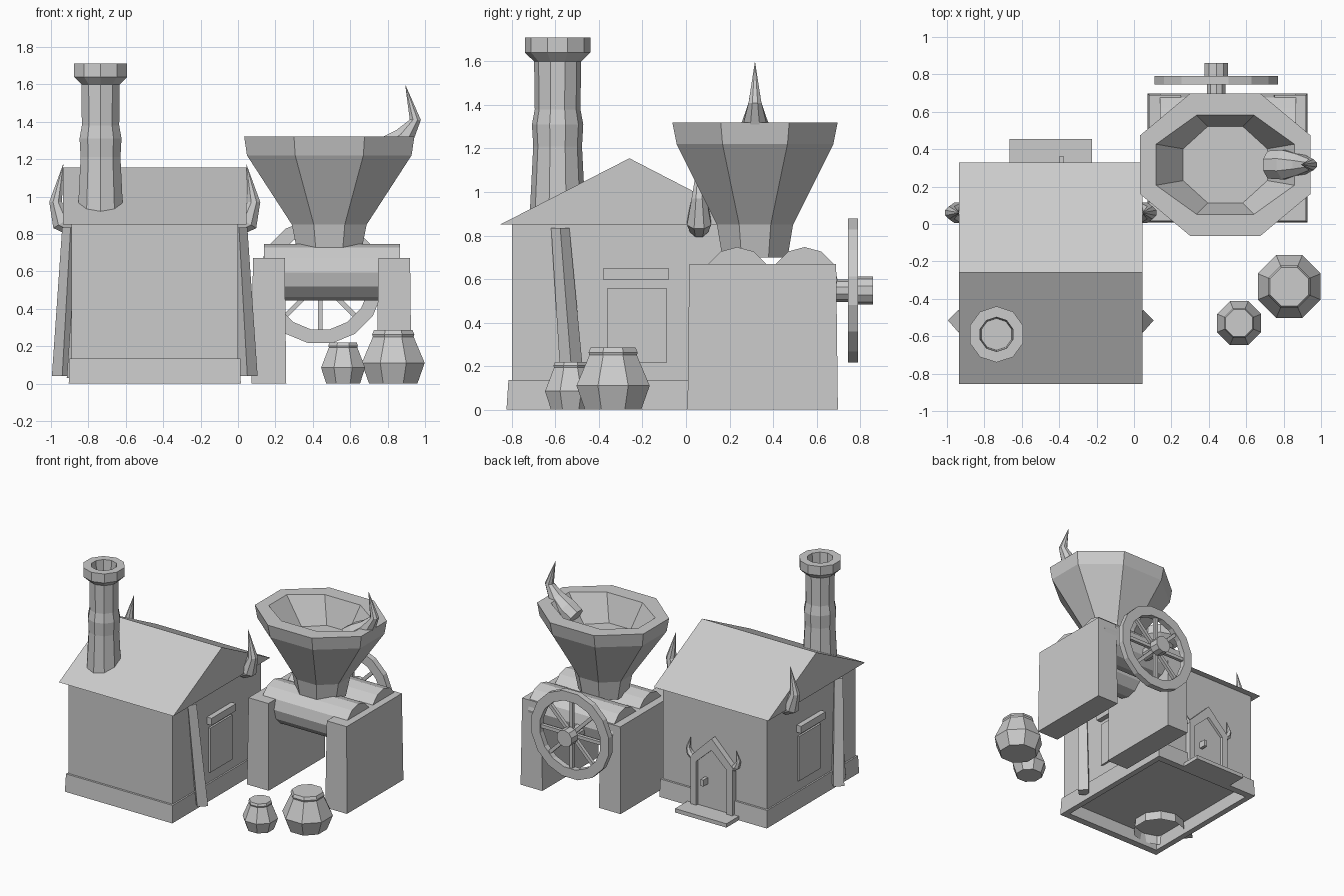
import bpy, bmesh, math
from mathutils import Vector, Matrix

cube = bpy.data.objects.get("Cube")
if cube:
    bpy.data.objects.remove(cube, do_unlink=True)

grey = bpy.data.materials.new("plain grey")
grey.use_nodes = True
tone = (0.6, 0.6, 0.6, 1)
grey.diffuse_color = tone
grey.node_tree.nodes["Principled BSDF"].inputs["Base Color"].default_value = tone

HOUSE_X, HOUSE_Y = -0.445, -0.26


def loft(name, rings, caps=(True, True), closed=False):
    """Skin a list of equal-length point rings into one flat-shaded object."""
    bm = bmesh.new()
    loops = [[bm.verts.new(p) for p in ring] for ring in rings]
    pairs = list(zip(loops, loops[1:]))
    if closed:
        pairs.append((loops[-1], loops[0]))
    n = len(loops[0])
    for a, b in pairs:
        for i in range(n):
            j = (i + 1) % n
            bm.faces.new((a[i], a[j], b[j], b[i]))
    if not closed:
        if caps[0]:
            bm.faces.new(loops[0])
        if caps[1]:
            bm.faces.new(loops[-1])
    bmesh.ops.recalc_face_normals(bm, faces=bm.faces)
    mesh = bpy.data.meshes.new(name)
    bm.to_mesh(mesh)
    bm.free()
    mesh.materials.append(grey)
    obj = bpy.data.objects.new(name, mesh)
    bpy.context.collection.objects.link(obj)
    return obj


def ring(center, rx, ry, n, turn=0.5, u=(1, 0, 0), v=(0, 1, 0)):
    """Regular polygon around center in the plane of u and v."""
    c, u, v = Vector(center), Vector(u), Vector(v)
    steps = [math.tau * (i + turn) / n for i in range(n)]
    return [c + u * rx * math.cos(t) + v * ry * math.sin(t) for t in steps]


def lathe(name, x, y, profile, n, **kw):
    return loft(name, [ring((x, y, z), r, r, n) for r, z in profile], **kw)


def rect(x0, x1, y0, y1, z):
    return [Vector(p) for p in ((x0, y0, z), (x1, y0, z), (x1, y1, z), (x0, y1, z))]


def box(name, x0, x1, y0, y1, z0, z1, flare=0):
    return loft(name, [rect(x0 - flare, x1 + flare, y0 - flare, y1 + flare, z0),
                       rect(x0, x1, y0, y1, z1)])


def horn(name, path, n=8):
    """Tapering horn along (x, y, z, radius) points, bending in the xz plane."""
    pts = [Vector(p[:3]) for p in path]
    rings = []
    for i, p in enumerate(path):
        d = (pts[min(i + 1, len(pts) - 1)] - pts[max(i - 1, 0)]).normalized()
        side = d.cross(Vector((0, 1, 0)))
        rings.append(ring(pts[i], p[3], p[3], n, u=side))
    return loft(name, rings)


def mirror_x(obj, name):
    """Copy a part to the other gable of the house."""
    mesh = obj.data.copy()
    mesh.transform(Matrix.Translation((2 * HOUSE_X, 0, 0)) @ Matrix.Diagonal((-1, 1, 1, 1)))
    mesh.flip_normals()
    bpy.context.collection.objects.link(bpy.data.objects.new(name, mesh))


# House walls, hollow plinth and gabled roof
box("house_walls", -0.89, 0, -0.8, 0.28, 0.1, 0.86)
plinth = [(0.015, 0.025, 0), (0.012, 0.016, 0.135), (-0.03, -0.03, 0.135), (-0.03, -0.03, 0)]
loft("house_plinth", [rect(-0.89 - a, a, -0.8 - b, 0.28 + b, z) for a, b, z in plinth], closed=True)
loft("roof", [[Vector((x, -0.855, 0.85)), Vector((x, 0.33, 0.85)), Vector((x, HOUSE_Y, 1.155))]
              for x in (-0.935, 0.045)])

# Chimney with a stepped cap and open flue
chimney = [(0.19, 0.03), (0.128, 0.9), (0.112, 1.21), (0.118, 1.31), (0.105, 1.38),
           (0.108, 1.6), (0.15, 1.64), (0.15, 1.71), (0.092, 1.71), (0.085, 1.58)]
lathe("chimney", -0.735, -0.59, chimney, 10, caps=(False, True))

# Leaning posts, gable horns and shutters on both ends of the house
parts = {
    "post": loft("left_post", [ring((0.05, -0.515, 0.04), 0.055, 0.055, 4, 0),
                               ring((0.005, -0.578, 0.835), 0.045, 0.042, 4, 0)]),
    "gable_horn": horn("left_gable_horn", [(0.0, 0.06, 0.83, 0.045), (0.05, 0.06, 0.86, 0.06),
                                           (0.085, 0.06, 0.97, 0.037), (0.045, 0.06, 1.17, 0.001)]),
    "shutter": box("left_shutter", -0.01, 0.015, -0.36, -0.09, 0.215, 0.56),
    "lintel": box("left_lintel", -0.01, 0.04, -0.38, -0.08, 0.595, 0.65),
}
for part, obj in parts.items():
    mirror_x(obj, "right_" + part)


# Door on the back wall
def gate(half, shoulder, peak, y):
    outline = ((-half, 0.02), (half, 0.02), (half, shoulder), (0, peak), (-half, shoulder))
    return [Vector((HOUSE_X + x, y, z)) for x, z in outline]


outer, inner = (0.18, 0.40, 0.58), (0.13, 0.37, 0.49)
loft("door_frame", [gate(*outer, 0.27), gate(*outer, 0.325),
                    gate(*inner, 0.325), gate(*inner, 0.27)], closed=True)
loft("door", [gate(*inner, 0.27), gate(*inner, 0.305)])
box("door_handle", -0.4, -0.375, 0.3, 0.36, 0.21, 0.26)
box("door_step", -0.665, -0.225, 0.26, 0.455, 0, 0.03)
door_horn = horn("left_door_horn", [(-0.27, 0.3, 0.39, 0.025), (-0.245, 0.3, 0.41, 0.025),
                                    (-0.23, 0.3, 0.45, 0.018), (-0.25, 0.3, 0.53, 0.001)], 6)
mirror_x(door_horn, "right_door_horn")

# Mill blocks and the two rollers between them
for side, x in (("right", 0.08), ("left", 0.75)):
    box(side + "_mill_block", x, x + 0.17, 0.015, 0.69, 0, 0.67, flare=0.008)
for where, y in (("front", 0.235), ("back", 0.545)):
    loft(where + "_roller", [ring((x, y, 0.595), 0.152, 0.152, 12, 0, u=(0, 1, 0), v=(0, 0, 1))
                             for x in (0.14, 0.865)])

# Hopper: stretched octagon, hollow at the top
hopper = [(0.17, 0.15, 0.7), (0.2, 0.175, 0.85), (0.44, 0.36, 1.22), (0.455, 0.38, 1.32),
          (0.37, 0.265, 1.32), (0.225, 0.205, 1.12)]
flat = 1 / math.cos(math.pi / 8)
loft("hopper", [ring((0.488, 0.317, z), rx * flat, ry * flat, 8) for rx, ry, z in hopper])
horn("hopper_horn", [(0.73, 0.317, 1.2, 0.08), (0.81, 0.317, 1.25, 0.085),
                     (0.89, 0.317, 1.32, 0.06), (0.948, 0.317, 1.41, 0.032),
                     (0.895, 0.317, 1.595, 0.001)])

# Spoked wheel with axle and hub behind the mill
WX, WZ = 0.44, 0.547


def wheel_ring(r, y, n=16):
    return ring((WX, y, WZ), r, r, n, v=(0, 0, 1))


loft("wheel_rim", [wheel_ring(r, y) for r, y in
                   ((0.337, 0.745), (0.337, 0.79), (0.262, 0.79), (0.262, 0.745))], closed=True)
loft("axle", [wheel_ring(0.052, y, 10) for y in (0.5, 0.8)])
loft("hub", [wheel_ring(0.065, y, 10) for y in (0.785, 0.86)])
for i in range(8):
    spoke = box("spoke_%d" % (i + 1), 0.03, 0.28, -0.013, 0.013, -0.013, 0.013)
    spoke.data.transform(Matrix.Translation((WX, 0.768, WZ)) @ Matrix.Rotation(math.tau * i / 8, 4, "Y"))

# Pots
pot = [(0.14, 0), (0.182, 0.11), (0.118, 0.25), (0.122, 0.262), (0.112, 0.285)]
lathe("large_pot", 0.83, -0.335, pot, 8)
lathe("small_pot", 0.562, -0.53, [(r * 0.7, z * 0.77) for r, z in pot], 8)
